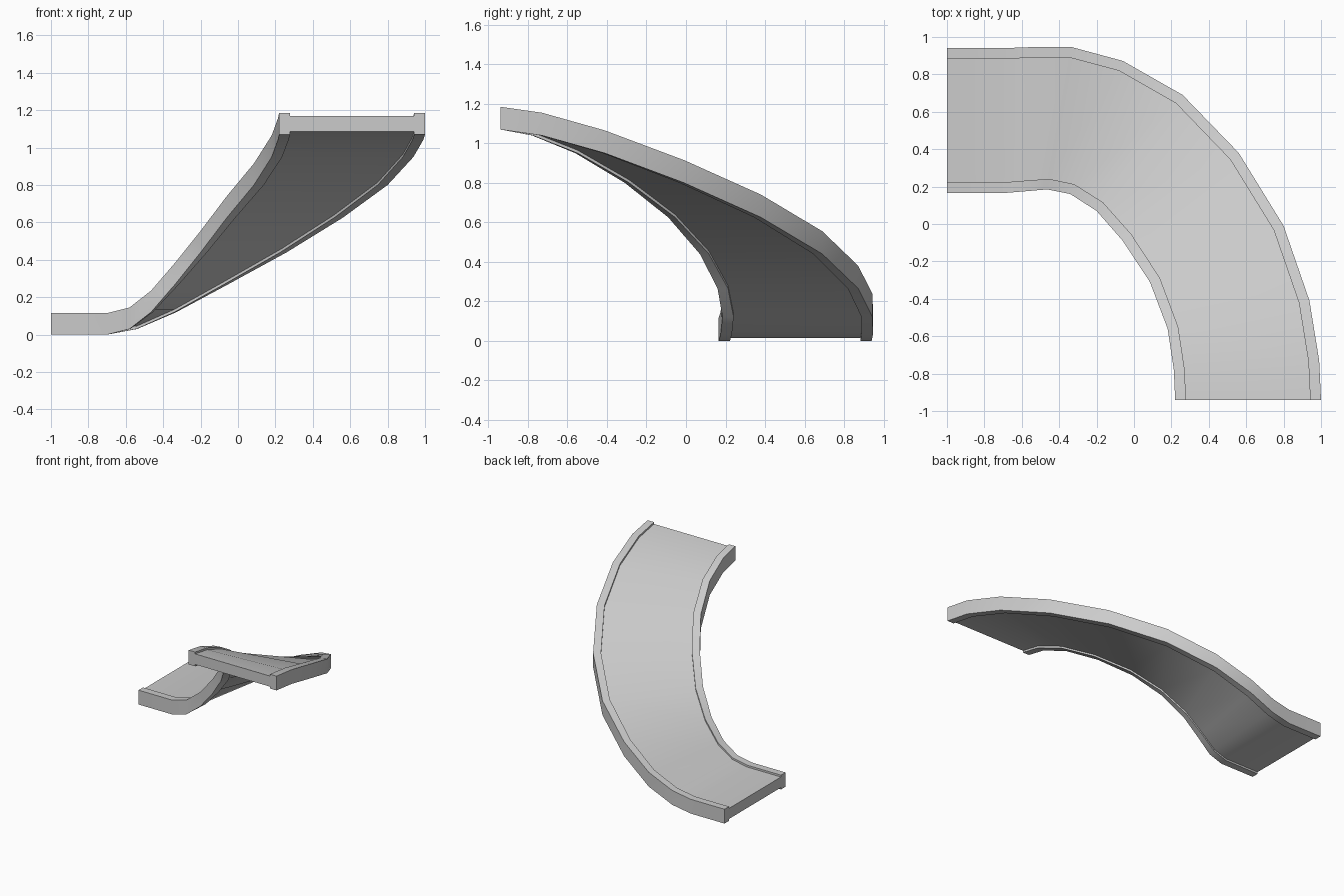
import bpy, bmesh, math
from mathutils import Vector

if "Cube" in bpy.data.objects:
    bpy.data.objects.remove(bpy.data.objects["Cube"])

# Ramp stations: inner edge x, y / outer edge x, y / height of the underside
stations = [
    (-1.00, 0.165, -1.00, 0.94, 0.00),
    (-0.70, 0.165, -0.70, 0.94, 0.00),
    (-0.58, 0.175, -0.54, 0.946, 0.03),
    (-0.465, 0.185, -0.33, 0.945, 0.12),
    (-0.34, 0.16, -0.06, 0.872, 0.265),
    (-0.20, 0.07, 0.26, 0.69, 0.44),
    (-0.06, -0.09, 0.56, 0.38, 0.625),
    (0.085, -0.31, 0.80, -0.01, 0.80),
    (0.18, -0.56, 0.938, -0.41, 0.95),
    (0.213, -0.78, 0.99, -0.73, 1.04),
    (0.22, -0.94, 1.00, -0.94, 1.07),
]

# Cross-section: fraction across the width, height above the underside
R, H, LO, HI = 0.074, 0.115, 0.015, 0.10
half = [(R, LO), (R, 0), (0, 0), (0, H), (R, H), (R, HI)]
section = half + [(1 - t, z) for t, z in reversed(half)]

# Sweep the section through the stations
bm = bmesh.new()
rings = []
for ix, iy, ox, oy, z in stations:
    a, b = Vector((ix, iy, z)), Vector((ox, oy, z))
    rings.append([bm.verts.new(a.lerp(b, t) + Vector((0, 0, h))) for t, h in section])
n = len(section)
for p, q in zip(rings, rings[1:]):
    for i in range(n):
        j = (i + 1) % n
        bm.faces.new((p[i], p[j], q[j], q[i]))

# End caps: two rails and the deck between them
for r in (rings[0], rings[-1]):
    bm.faces.new((r[0], r[1], r[2], r[3], r[4], r[5]))
    bm.faces.new((r[6], r[7], r[8], r[9], r[10], r[11]))
    bm.faces.new((r[0], r[5], r[6], r[11]))
bmesh.ops.recalc_face_normals(bm, faces=bm.faces)

mesh = bpy.data.meshes.new("curved_ramp")
bm.to_mesh(mesh)
bm.free()
ramp = bpy.data.objects.new("curved_ramp", mesh)
bpy.context.collection.objects.link(ramp)

# Smooth along the bend, crisp at the rail edges
bpy.context.view_layer.objects.active = ramp
ramp.select_set(True)
bpy.ops.object.shade_smooth_by_angle(angle=math.radians(40))
